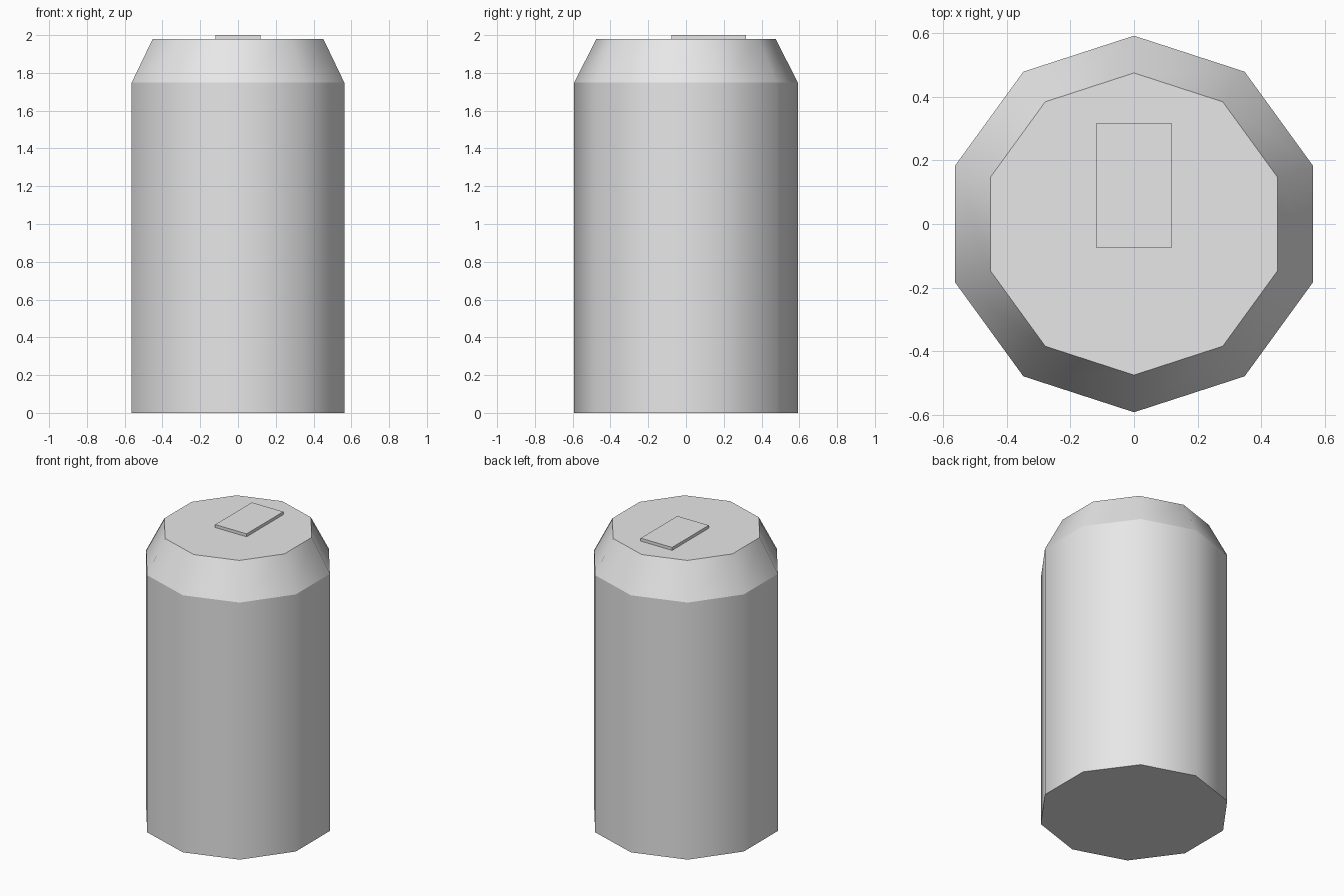
import bpy, bmesh, math

if "Cube" in bpy.data.objects:
    bpy.data.objects.remove(bpy.data.objects["Cube"])

grey = bpy.data.materials.new("light_grey")
grey.diffuse_color = (0.8, 0.8, 0.8, 1)
grey.use_nodes = True
grey.node_tree.nodes["Principled BSDF"].inputs["Base Color"].default_value = grey.diffuse_color


def finish(bm, name):
    bmesh.ops.recalc_face_normals(bm, faces=bm.faces)
    mesh = bpy.data.meshes.new(name)
    bm.to_mesh(mesh)
    bm.free()
    mesh.materials.append(grey)
    obj = bpy.data.objects.new(name, mesh)
    bpy.context.collection.objects.link(obj)
    return obj


# Can body: ten-sided rings of (radius, height), bottom rim, shoulder, top rim
SIDES = 10
bm = bmesh.new()
rings = []
for radius, z in [(0.592, 0), (0.592, 1.748), (0.475, 1.98)]:
    angles = [math.pi / 2 + i * math.tau / SIDES for i in range(SIDES)]
    rings.append([bm.verts.new((radius * math.cos(a), radius * math.sin(a), z)) for a in angles])

# Smooth side walls
for low, high in zip(rings, rings[1:]):
    for i in range(SIDES):
        j = (i + 1) % SIDES
        bm.faces.new((low[i], low[j], high[j], high[i])).smooth = True

# Flat bottom and lid
bm.faces.new(rings[0])
bm.faces.new(rings[-1])

# Every horizontal ring stays a crisp edge
for e in bm.edges:
    if abs(e.verts[0].co.z - e.verts[1].co.z) < 1e-4:
        e.smooth = False
finish(bm, "can_body")

# Flat pull tab on the lid
bm = bmesh.new()
bmesh.ops.create_cube(bm, size=1)
bmesh.ops.scale(bm, vec=(0.236, 0.394, 0.02), verts=bm.verts)
bmesh.ops.translate(bm, vec=(0, 0.121, 1.99), verts=bm.verts)
finish(bm, "pull_tab")
